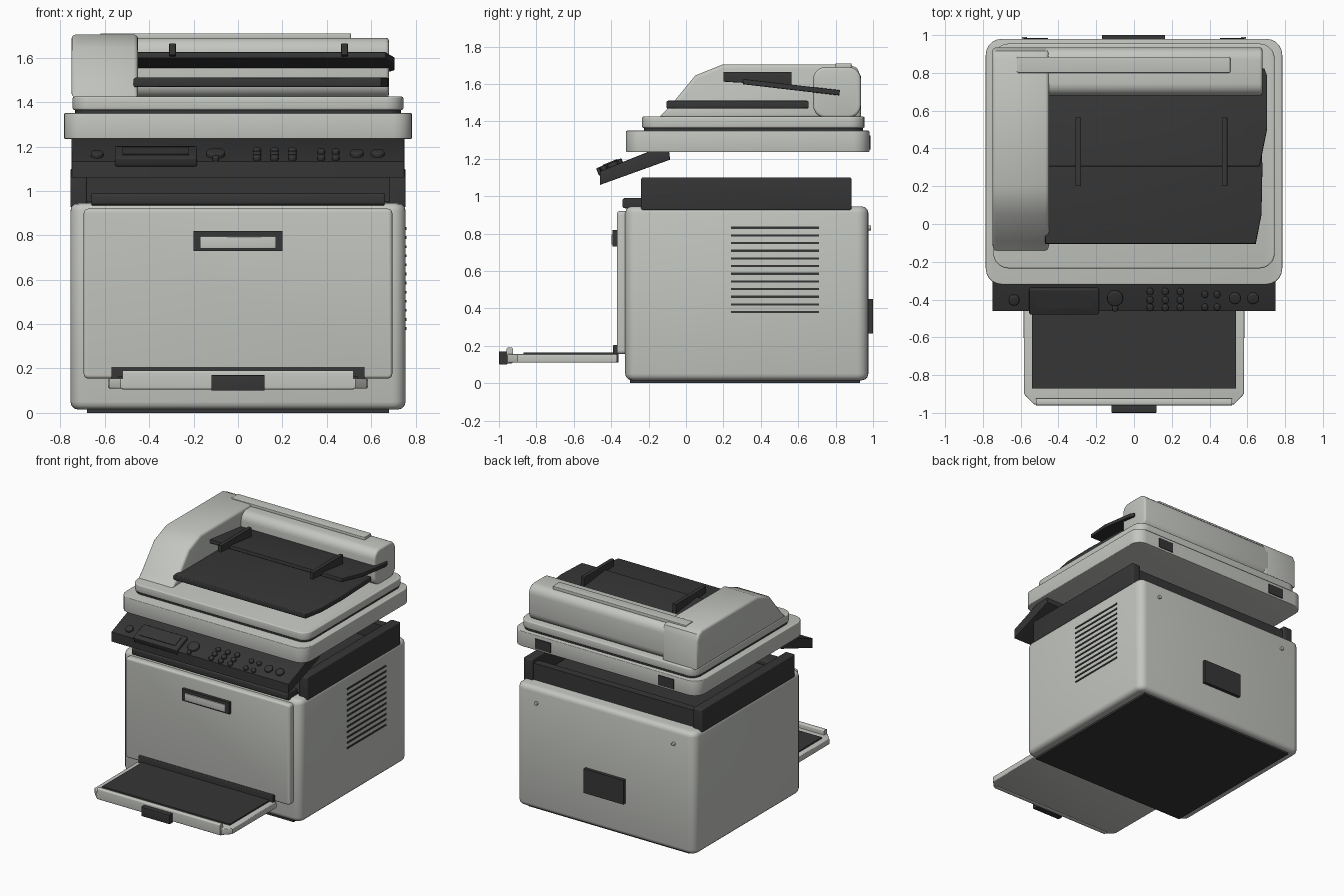
import bpy, bmesh, math
from mathutils import Matrix, Vector

if "Cube" in bpy.data.objects:
    bpy.data.objects.remove(bpy.data.objects["Cube"])


def material(name, rgb):
    m = bpy.data.materials.new(name)
    m.diffuse_color = (*rgb, 1)
    m.use_nodes = True
    m.node_tree.nodes["Principled BSDF"].inputs["Base Color"].default_value = m.diffuse_color
    return m


LIGHT = material("light grey plastic", (0.55, 0.565, 0.53))
DARK = material("charcoal plastic", (0.037, 0.037, 0.037))


def finish(name, bm, mat):
    bmesh.ops.recalc_face_normals(bm, faces=bm.faces[:])
    me = bpy.data.meshes.new(name)
    bm.to_mesh(me)
    bm.free()
    me.materials.append(mat)
    ob = bpy.data.objects.new(name, me)
    bpy.context.collection.objects.link(ob)
    bpy.ops.object.select_all(action='DESELECT')
    ob.select_set(True)
    bpy.context.view_layer.objects.active = ob
    bpy.ops.object.shade_smooth_by_angle(angle=math.radians(32))
    return ob


def prism(name, mat, axis, pts, lo, hi, r=0, cap=0, seg=5, cap_seg=3):
    """Extrude a profile along an axis; r rounds its corners, cap rounds its end rims."""
    k = 'xyz'.index(axis)

    def place(p, t):
        v = list(p)
        v.insert(k, t)
        return Vector(v)

    bm = bmesh.new()
    a = [bm.verts.new(place(p, lo)) for p in pts]
    b = [bm.verts.new(place(p, hi)) for p in pts]
    n = len(pts)
    bm.faces.new(a)
    bm.faces.new(b)
    for i in range(n):
        bm.faces.new((a[i], a[(i + 1) % n], b[(i + 1) % n], b[i]))
    bmesh.ops.recalc_face_normals(bm, faces=bm.faces[:])
    if r:
        es = [e for e in bm.edges if abs(e.verts[0].co[k] - e.verts[1].co[k]) > 1e-5]
        bmesh.ops.bevel(bm, geom=es, offset=r, segments=seg, profile=0.5, affect='EDGES', clamp_overlap=True)
    if cap:
        es = [e for e in bm.edges if abs(e.verts[0].co[k] - e.verts[1].co[k]) < 1e-5]
        bmesh.ops.bevel(bm, geom=es, offset=cap, segments=cap_seg, profile=0.5, affect='EDGES', clamp_overlap=True)
    return finish(name, bm, mat)


def box(name, mat, x, y, z, axis='z', r=0, cap=0):
    spans = [x, y, z]
    lo, hi = spans.pop('xyz'.index(axis))
    (u0, u1), (v0, v1) = spans
    return prism(name, mat, axis, [(u0, v0), (u1, v0), (u1, v1), (u0, v1)], lo, hi, r, cap)


# main body
box("base_plate", DARK, (-0.68, 0.68), (-0.30, 0.93), (0, 0.03))
box("body", LIGHT, (-0.755, 0.755), (-0.325, 0.975), (0.015, 0.945), 'z', 0.06, 0.035)

# front door and its handle
box("front_door", LIGHT, (-0.695, 0.695), (-0.37, -0.31), (0.155, 0.92), 'y', 0.02, 0.014)
box("handle_frame", DARK, (-0.2, 0.2), (-0.392, -0.36), (0.73, 0.82))
box("handle_grip", LIGHT, (-0.17, 0.17), (-0.399, -0.38), (0.74, 0.795), 'y', 0, 0.005)

# paper tray
prism("paper_tray", LIGHT, 'z', [(-0.585, -0.37), (0.585, -0.37), (0.582, -0.90), (0.53, -0.955),
                                 (-0.53, -0.955), (-0.582, -0.90)], 0.11, 0.155, 0, 0.006)
box("tray_surface", DARK, (-0.54, 0.54), (-0.87, -0.37), (0.15, 0.165))
box("tray_lip", LIGHT, (-0.52, 0.52), (-0.96, -0.925), (0.105, 0.19), 'x', 0.01)
box("tray_tab", DARK, (-0.12, 0.12), (-1.0, -0.955), (0.10, 0.17), 'y', 0, 0.005)
box("tray_back_bar", DARK, (-0.57, 0.57), (-0.39, -0.36), (0.11, 0.205), 'x', 0.006)

# side vents, right side only
for i in range(12):
    z = 0.38 + i * 0.041
    box(f"vent_{i + 1}", DARK, (0.745, 0.76), (0.24, 0.71), (z - 0.006, z + 0.006))

# rear cover and screws
box("rear_socket", DARK, (-0.17, 0.165), (0.965, 1.0), (0.265, 0.45))
for s in (-1, 1):
    ring = [(s * 0.58 + 0.014 * math.cos(t * math.pi / 6), 0.83 + 0.014 * math.sin(t * math.pi / 6))
            for t in range(12)]
    prism(f"rear_screw_{s}", LIGHT, 'y', ring, 0.97, 0.99, 0, 0.004)

# output bay between body and scanner
box("bay_floor", DARK, (-0.70, 0.70), (-0.22, 0.87), (0.925, 0.955))
box("bay_back", DARK, (-0.70, 0.70), (0.81, 0.87), (0.93, 1.07))
for s in (-1, 1):
    x = sorted((s * 0.68, s * 0.755))
    box(f"bay_wall_{s}", DARK, x, (-0.24, 0.885), (0.925, 1.10), 'x', 0.012, 0.008)
box("bay_front_bar", DARK, (-0.66, 0.66), (-0.34, -0.22), (0.935, 0.99), 'x', 0.015, 0.005)

# control panel
prism("control_panel", DARK, 'x', [(-0.46, 1.06), (-0.46, 1.133), (-0.20, 1.238), (-0.09, 1.238),
                                   (-0.085, 1.195)], -0.75, 0.75, 0, 0.004)
SLOPE = math.atan2(0.105, 0.26)


def on_panel(ob, x, y):
    z = 1.133 + (y + 0.46) * math.tan(SLOPE)
    ob.data.transform(Matrix.Translation((x, y, z)) @ Matrix.Rotation(SLOPE, 4, 'X'))


on_panel(box("display", DARK, (-0.185, 0.185), (-0.073, 0.073), (-0.02, 0.022), 'z', 0.01, 0.005), -0.37, -0.405)
on_panel(box("display_screen", DARK, (-0.15, 0.15), (-0.035, 0.05), (0.0, 0.026)), -0.37, -0.405)

buttons = [(-0.635, -0.40, 0.028), (-0.10, -0.39, 0.042), (-0.10, -0.445, 0.015),
           (0.535, -0.39, 0.03), (0.63, -0.39, 0.03)]
buttons += [(x, y, 0.018) for x in (0.085, 0.165, 0.245) for y in (-0.355, -0.40, -0.44)]
buttons += [(x, y, 0.017) for x in (0.375, 0.44) for y in (-0.37, -0.437)]
for i, (x, y, r) in enumerate(buttons):
    ring = [(r * math.cos(t * math.pi / 10), r * math.sin(t * math.pi / 10)) for t in range(20)]
    on_panel(prism(f"button_{i + 1}", DARK, 'z', ring, -0.01, 0.02, 0, 0.006), x, y)

# scanner bed and lid
box("scanner_bed", LIGHT, (-0.785, 0.785), (-0.32, 0.98), (1.235, 1.35), 'z', 0.085, 0.005)
box("lid_seal", DARK, (-0.735, 0.735), (-0.225, 0.945), (1.34, 1.375), 'z', 0.07)
box("scanner_lid", LIGHT, (-0.745, 0.745), (-0.235, 0.955), (1.365, 1.425), 'z', 0.08, 0.008)
for s in (-1, 1):
    box(f"hinge_{s}", DARK, (s * 0.52 - 0.065, s * 0.52 + 0.065), (0.97, 0.986), (1.25, 1.325))

# document feeder
prism("feeder_cover", LIGHT, 'x', [(-0.145, 1.42), (-0.09, 1.475), (0.05, 1.645), (0.20, 1.705), (0.87, 1.705),
                                   (0.915, 1.685), (0.935, 1.64), (0.935, 1.42)], -0.75, -0.45, 0, 0.02)
box("feeder_back", LIGHT, (-0.5, 0.68), (0.68, 0.935), (1.42, 1.69), 'x', 0.065, 0.015)
box("feeder_strip", LIGHT, (-0.62, 0.51), (0.80, 0.885), (1.68, 1.71), 'z', 0.01, 0.004)

# feeder trays and paper guides
prism("lower_tray", DARK, 'z', [(-0.47, -0.105), (0.645, -0.105), (0.675, 0.05), (0.68, 0.30),
                                (0.665, 0.655), (-0.47, 0.655)], 1.468, 1.51, 0, 0.008)
tray = prism("upper_tray", DARK, 'z', [(-0.47, 0.0), (0.665, 0.0), (0.705, 0.20), (0.705, 0.48),
                                       (0.69, 0.52), (-0.47, 0.52)], -0.014, 0.014, 0, 0.004)
tray.data.transform(Matrix.Translation((0, 0.305, 1.612)) @ Matrix.Rotation(-0.115, 4, 'X'))
for x in (-0.295, 0.48):
    prism(f"paper_guide_{x}", DARK, 'x', [(0.20, 1.612), (0.20, 1.665), (0.565, 1.665), (0.565, 1.59)],
          x - 0.015, x + 0.015, 0, 0.004)
